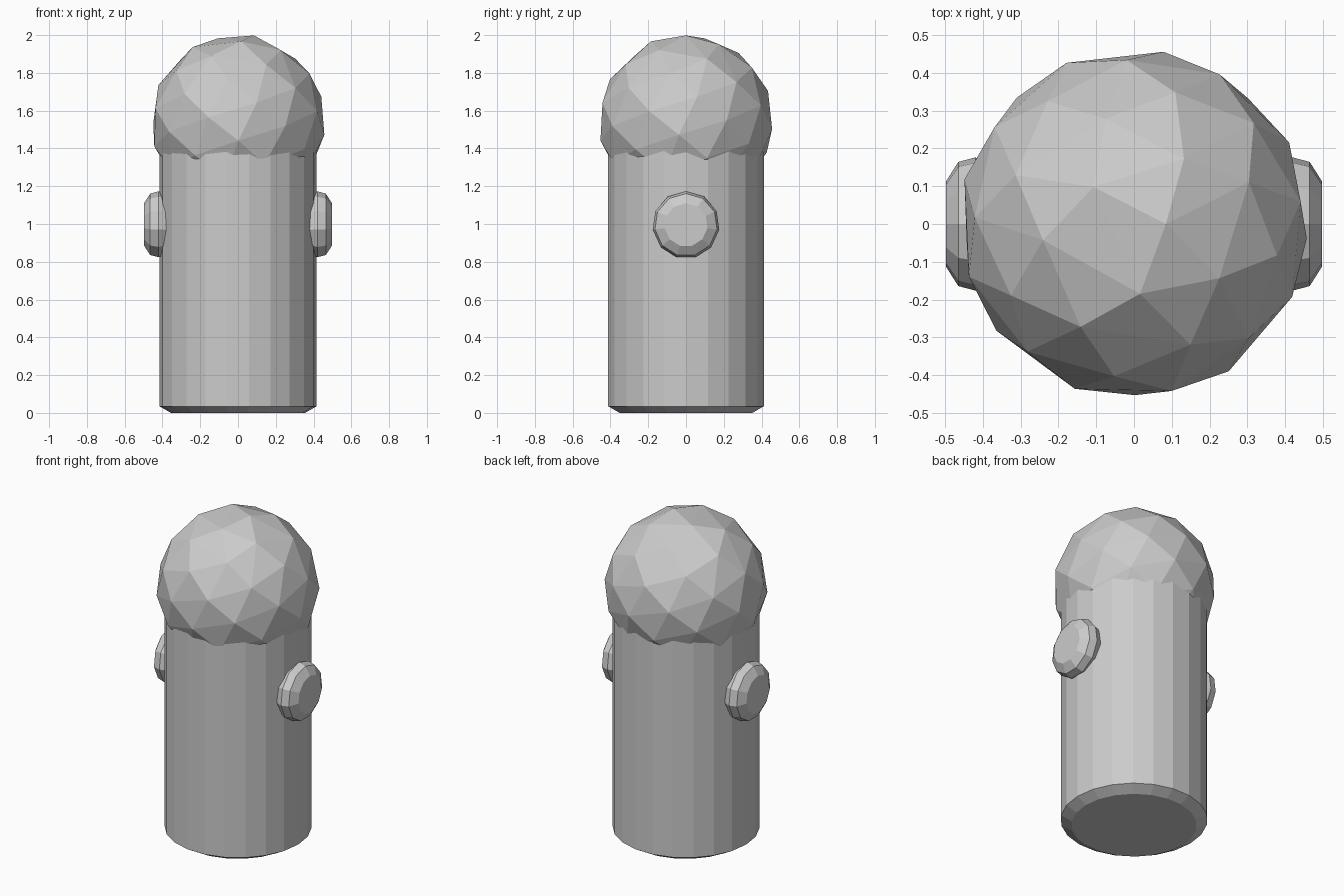
import bpy, bmesh, math
from mathutils import Vector

if "Cube" in bpy.data.objects:
    bpy.data.objects.remove(bpy.data.objects["Cube"])


def finish(bm, name):
    bmesh.ops.recalc_face_normals(bm, faces=bm.faces)
    mesh = bpy.data.meshes.new(name)
    bm.to_mesh(mesh)
    bm.free()
    ob = bpy.data.objects.new(name, mesh)
    bpy.context.collection.objects.link(ob)
    return ob


def lathe(name, profile, sides, place, phase=0.0):
    """Stack rings of (height, radius); place maps (u, v, height) to a position."""
    bm = bmesh.new()
    rings = []
    for h, r in profile:
        ring = []
        for i in range(sides):
            a = 2 * math.pi * i / sides + phase
            ring.append(bm.verts.new(place(r * math.cos(a), r * math.sin(a), h)))
        rings.append(ring)
    for lo, hi in zip(rings, rings[1:]):
        for i in range(sides):
            j = (i + 1) % sides
            bm.faces.new((lo[i], lo[j], hi[j], hi[i]))
    bm.faces.new(rings[0])
    bm.faces.new(rings[-1])
    return finish(bm, name)


# Body: faceted column with a small chamfer at the foot
lathe("body", [(0.0, 0.355), (0.035, 0.416), (1.42, 0.416)], 22,
      lambda u, v, h: (u, v, h))

# Cap: irregularly faceted ball sunk over the top of the column
bm = bmesh.new()
count = 60
for i in range(count):
    z = 1 - (2 * i + 1) / count
    r = math.sqrt(1 - z * z)
    a = i * math.pi * (3 - math.sqrt(5))
    bm.verts.new(Vector((r * math.cos(a), r * math.sin(a), z)) * 0.464
                 + Vector((0, 0, 1.542)))
bmesh.ops.convex_hull(bm, input=bm.verts)
finish(bm, "cap")

# Side knobs: rounded low-poly discs on both sides
for side, label in ((1, "right"), (-1, "left")):
    lathe(label + "_knob",
          [(0.345, 0.11), (0.375, 0.16), (0.42, 0.178), (0.465, 0.166), (0.497, 0.115)],
          11, lambda u, v, h: (side * h, u, 0.995 + v), math.pi / 2)
